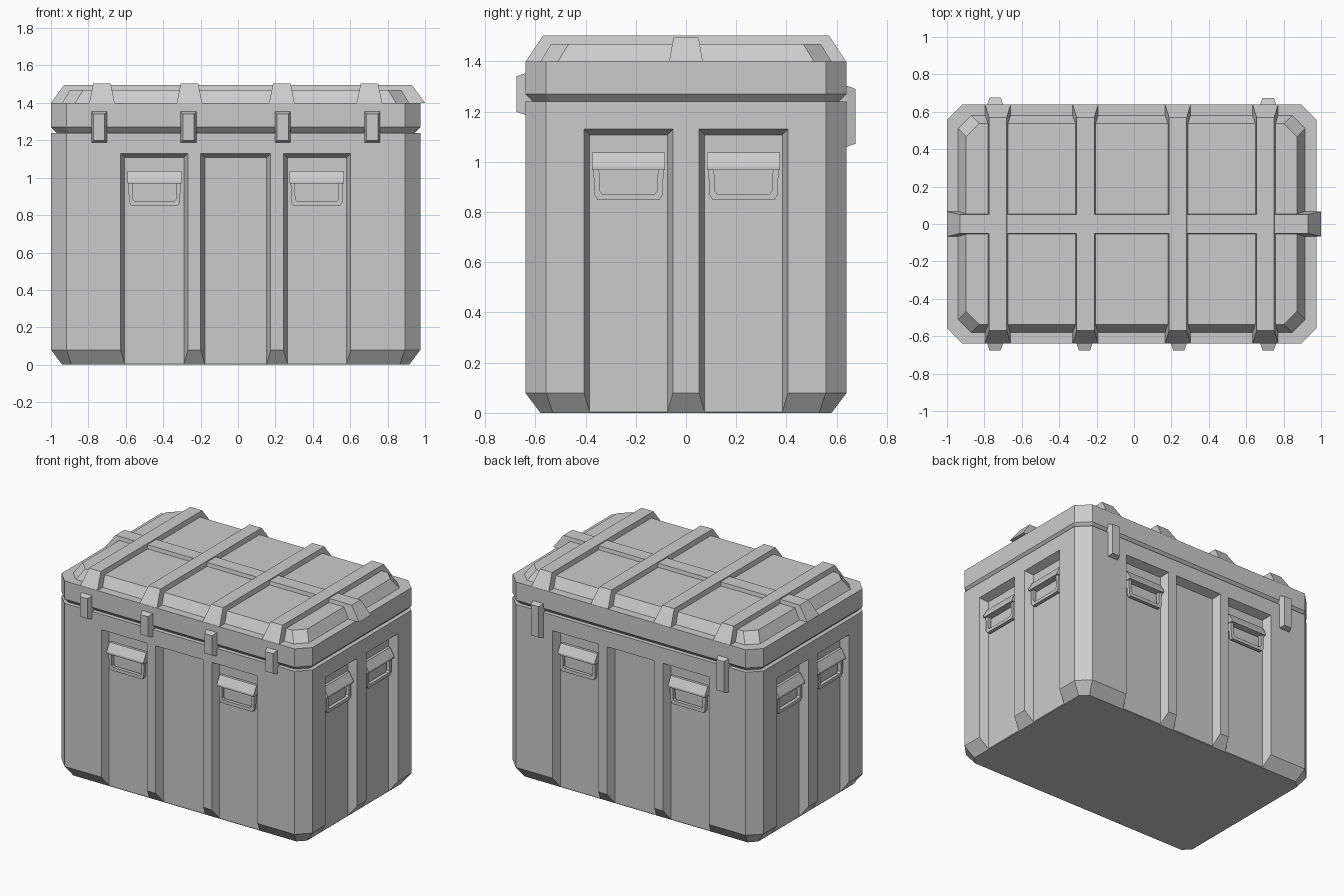
import bpy, bmesh
from math import radians
from mathutils import Matrix, Vector

if "Cube" in bpy.data.objects:
    bpy.data.objects.remove(bpy.data.objects["Cube"])

CX = -0.0125                 # centre of the box in x
HX, HY = 0.9875, 0.64        # half sizes of the box
DEPTH = 0.057                # depth of the wall recesses
WALLS = [("front", 0, HY), ("right", 90, HX), ("back", 180, HY), ("left", 270, HX)]


def loft(bm, rings, closed=False):
    """Skin matching rings of points and cap both ends."""
    vs = [[bm.verts.new(p) for p in r] for r in rings]
    n = len(vs[0])
    for a, b in zip(vs, vs[1:]):
        for i in range(n):
            j = (i + 1) % n
            bm.faces.new((a[i], a[j], b[j], b[i]))
    bm.faces.new(vs[0][::-1])
    bm.faces.new(vs[-1])


def make(name, ring_sets, matrix=Matrix.Translation((CX, 0, 0))):
    bm = bmesh.new()
    for rings in ring_sets:
        loft(bm, rings)
    bm.transform(matrix)
    bmesh.ops.recalc_face_normals(bm, faces=bm.faces[:])
    me = bpy.data.meshes.new(name)
    bm.to_mesh(me)
    bm.free()
    ob = bpy.data.objects.new(name, me)
    bpy.context.collection.objects.link(ob)
    return ob


def octagon(z, inset, c):
    """Rectangle with cut corners."""
    x, y = HX - inset, HY - inset
    return [(x, y - c, z), (x - c, y, z), (c - x, y, z), (-x, y - c, z),
            (-x, c - y, z), (c - x, -y, z), (x - c, -y, z), (x, c - y, z)]


def rect_z(z, hx, hy, cx=0):
    return [(cx - hx, -hy, z), (cx + hx, -hy, z), (cx + hx, hy, z), (cx - hx, hy, z)]


def rect_y(y, u, h, z0, z1):
    return [(u - h, y, z0), (u + h, y, z0), (u + h, y, z1), (u - h, y, z1)]


def wall_matrix(angle):
    return Matrix.Translation((CX, 0, 0)) @ Matrix.Rotation(radians(angle), 4, 'Z')


# body with chamfered corners and bottom edge
body = make("body", [[octagon(0, 0.06, 0.05), octagon(0.08, 0, 0.083), octagon(1.24, 0, 0.083)]])

# recesses cut into the walls, with sloping sides and open bottoms
for name, angle, dist in WALLS:
    if dist == HY:
        slots = [(-0.435, 0.18), (0, 0.187), (0.435, 0.18)]
    else:
        slots = [(-0.229, 0.177), (0.229, 0.177)]
    w = 0.022
    sets = [[rect_y(-dist - DEPTH, u, h + w, -0.1, 1.13 + w),
             rect_y(-dist + DEPTH, u, h - w, -0.1, 1.13 - w)] for u, h in slots]
    cutter = make(name + "_cutter", sets, wall_matrix(angle))
    cutter.hide_render = True
    mod = body.modifiers.new(name, 'BOOLEAN')
    mod.object, mod.operation, mod.solver = cutter, 'DIFFERENCE', 'EXACT'
    bpy.context.view_layer.objects.active = body
    bpy.ops.object.modifier_apply(modifier=mod.name)
    bpy.data.objects.remove(cutter)

# lid with undercut edge, flat rim and raised panel
make("lid", [[octagon(1.24, 0.03, 0.066), octagon(1.27, 0, 0.083), octagon(1.4, 0, 0.083),
              octagon(1.4, 0.06, 0.07), octagon(1.47, 0.103, 0.07)]])

# ribs over the lid
for i, x in enumerate((-0.715, -0.247, 0.247, 0.715)):
    make(f"lid_cross_rib_{i}", [[rect_z(1.4, 0.068, 0.638, x), rect_z(1.503, 0.047, 0.57, x)]])
make("lid_long_rib", [[rect_z(1.4, 1.0, 0.067), rect_z(1.496, 0.93, 0.05)]], Matrix())


# latches on the front, hinges on the back
def clip(name, u, z0, z1, angle):
    make(name, [[rect_y(-0.6, u, 0.042, z0, z1), rect_y(-0.64, u, 0.042, z0, z1),
                 rect_y(-0.675, u, 0.03, z0 + 0.012, z1 - 0.012)]], wall_matrix(angle))


for i, u in enumerate((-0.73, -0.252, 0.252, 0.73)):
    clip(f"latch_{i}", u, 1.187, 1.353, 0)
for i, u in enumerate((-0.73, 0.73)):
    clip(f"hinge_{i}", u, 1.06, 1.303, 180)

# drop handles: wedge bracket and U-shaped grip
BRACKET = [(-0.005, 1.037), (0.018, 1.037), (0.05, 0.982), (0.05, 0.968), (-0.005, 0.968)]
HALF_GRIP = [(0.14, 0.975), (0.136, 0.868), (0.124, 0.85)]
HALF_HOLE = [(0.117, 0.975), (0.115, 0.885), (0.105, 0.873)]
mirror = lambda pts: [(-x, z) for x, z in reversed(pts)]
GRIP = HALF_GRIP + mirror(HALF_GRIP) + [(-x, z) for x, z in HALF_HOLE] + HALF_HOLE[::-1]
for name, angle, dist in WALLS:
    off = 0.434 if dist == HY else 0.229
    base = -dist + DEPTH
    for side, u in (("a", -off), ("b", off)):
        bracket = [[(u + s * 0.145, base - d, z) for d, z in BRACKET] for s in (-1, 1)]
        grip = [[(u + x, base - d, z) for x, z in GRIP] for d in (0.01, 0.035)]
        make(f"{name}_handle_{side}", [bracket, grip], wall_matrix(angle))
